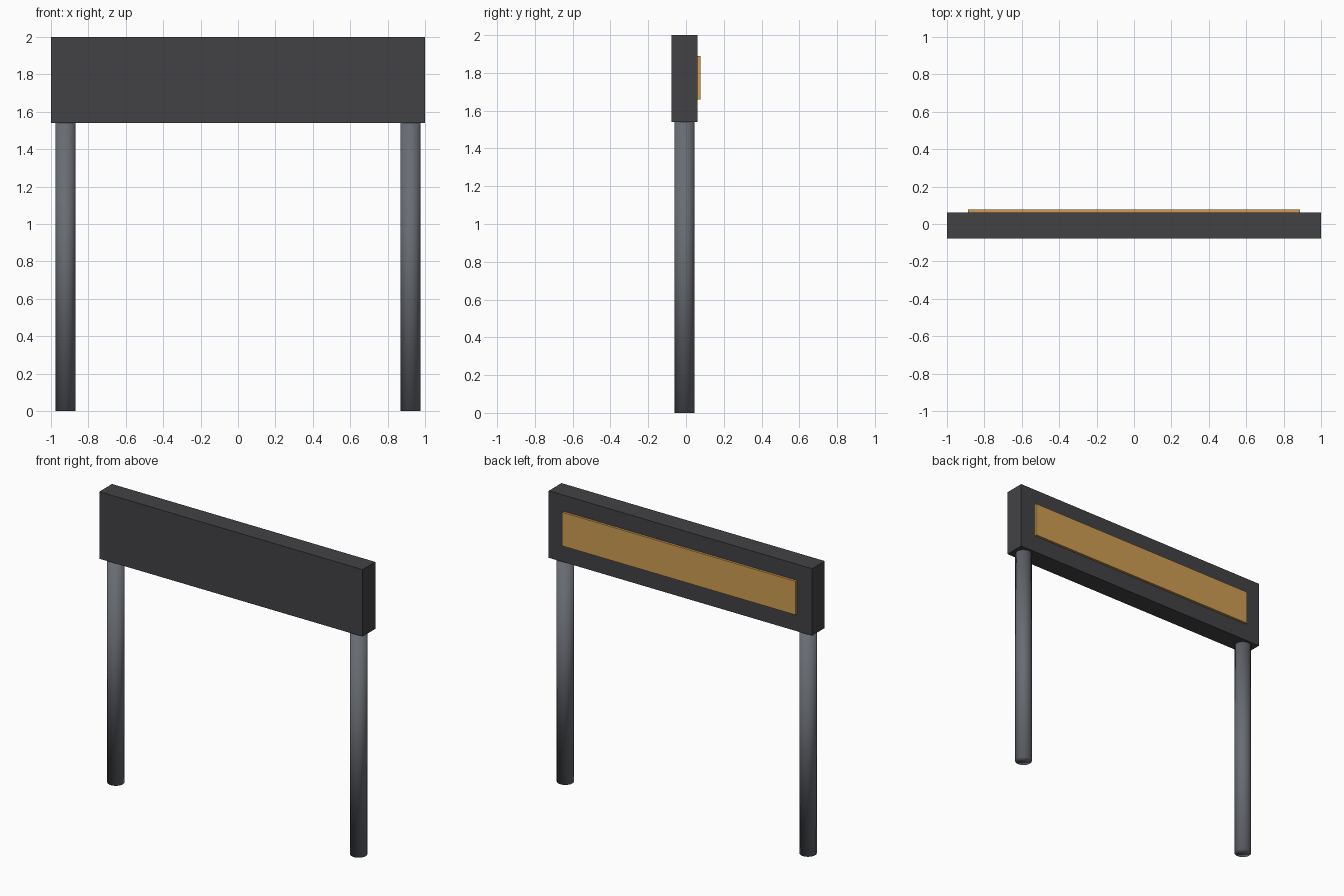
import bpy

if "Cube" in bpy.data.objects:
    bpy.data.objects.remove(bpy.data.objects["Cube"])

Y = -0.008  # centre depth of board and posts


def material(name, rgb):
    m = bpy.data.materials.new(name)
    m.diffuse_color = (*rgb, 1)
    m.use_nodes = True
    m.node_tree.nodes["Principled BSDF"].inputs["Base Color"].default_value = m.diffuse_color
    return m


def box(name, lo, hi, mat):
    bpy.ops.mesh.primitive_cube_add(size=1, location=[(a + b) / 2 for a, b in zip(lo, hi)])
    ob = bpy.context.object
    ob.name = name
    ob.scale = [b - a for a, b in zip(lo, hi)]
    bpy.ops.object.transform_apply(location=False, rotation=False, scale=True)
    ob.data.materials.append(mat)
    return ob


dark = material("dark_board", (0.055, 0.055, 0.06))
steel = material("grey_post", (0.14, 0.15, 0.17))
amber = material("amber_panel", (0.62, 0.34, 0.085))

# Sign board
box("sign_board", (-1, -0.077, 1.54), (1, 0.061, 2.0), dark)

# Raised panel on the back face
box("display_panel", (-0.887, 0.061, 1.658), (0.887, 0.077, 1.889), amber)

# Two round posts, smooth all over including the cap edges
for side, x in (("left", -0.922), ("right", 0.922)):
    bpy.ops.mesh.primitive_cylinder_add(vertices=32, radius=0.054, depth=1.54,
                                        location=(x, Y, 0.77))
    post = bpy.context.object
    post.name = side + "_post"
    post.data.materials.append(steel)
    bpy.ops.object.shade_smooth()
